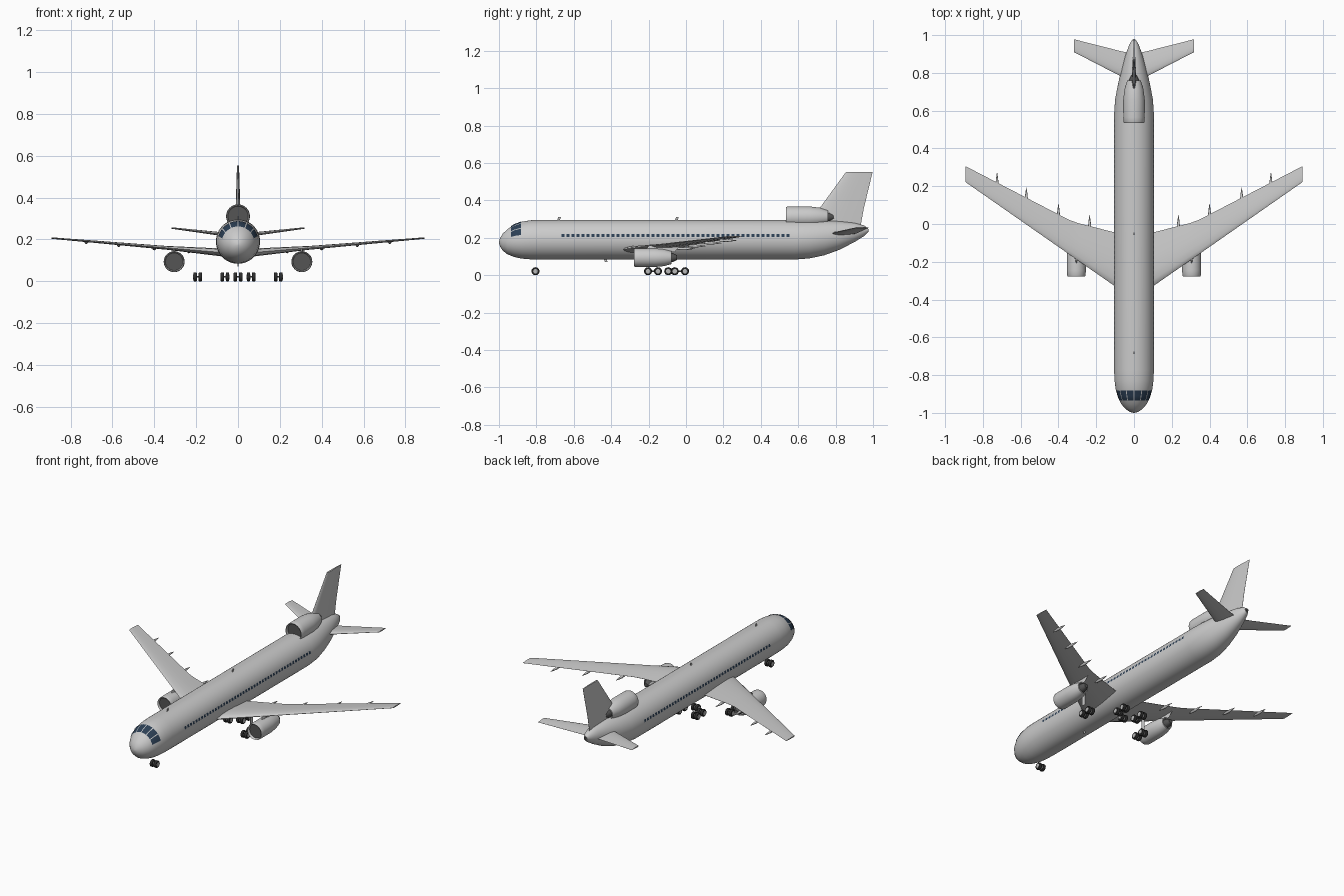
import bpy, bmesh, math
from math import sin, cos, pi, radians
from mathutils import Vector

if "Cube" in bpy.data.objects:
    bpy.data.objects.remove(bpy.data.objects["Cube"])


def material(name, rgb):
    m = bpy.data.materials.new(name)
    m.use_nodes = True
    m.diffuse_color = (*rgb, 1)
    m.node_tree.nodes["Principled BSDF"].inputs["Base Color"].default_value = (*rgb, 1)
    return m


GREY = material("light grey paint", (0.6, 0.6, 0.6))
GLASS = material("navy glass", (0.025, 0.05, 0.09))
RUBBER = material("black rubber", (0.025, 0.025, 0.025))
DARK = material("dark metal", (0.09, 0.09, 0.09))
HUB = material("hub metal", (0.5, 0.5, 0.5))


def finish(name, bm, mat, smooth=True):
    bmesh.ops.remove_doubles(bm, verts=bm.verts, dist=1e-5)
    bmesh.ops.recalc_face_normals(bm, faces=bm.faces)
    me = bpy.data.meshes.new(name)
    bm.to_mesh(me)
    bm.free()
    ob = bpy.data.objects.new(name, me)
    bpy.context.collection.objects.link(ob)
    me.materials.append(mat)
    if smooth:
        bpy.ops.object.select_all(action="DESELECT")
        ob.select_set(True)
        bpy.context.view_layer.objects.active = ob
        bpy.ops.object.shade_smooth_by_angle(angle=radians(40))
    return ob


def loft(name, rings, mat, cap=True, closed=False):
    """Skin a list of equal-length point loops."""
    bm = bmesh.new()
    loops = [[bm.verts.new(p) for p in r] for r in rings]
    pairs = list(zip(loops, loops[1:]))
    if closed:
        pairs.append((loops[-1], loops[0]))
    for a, b in pairs:
        for i in range(len(a)):
            j = (i + 1) % len(a)
            bm.faces.new((a[i], a[j], b[j], b[i]))
    if cap and not closed:
        bm.faces.new(loops[0])
        bm.faces.new(loops[-1])
    return finish(name, bm, mat)


def lathe(name, centre, profile, mat, axis="y", closed=False, n=32):
    """Turn (distance, radius) pairs about an axis through centre."""
    def point(d, r, a):
        v = (r * cos(a), d, r * sin(a)) if axis == "y" else (d, r * cos(a), r * sin(a))
        return Vector(centre) + Vector(v)
    rings = [[point(d, r, 2 * pi * i / n) for i in range(n)] for d, r in profile]
    return loft(name, rings, mat, closed=closed)


def box(name, lo, hi, mat):
    rings = [[(lo[0], lo[1], z), (hi[0], lo[1], z), (hi[0], hi[1], z), (lo[0], hi[1], z)]
             for z in (lo[2], hi[2])]
    return loft(name, rings, mat)


# Fuselage: stations of y, bottom z, top z, half width
BODY = [(-1, .174, .178, .002), (-.995, .155, .198, .021), (-.98, .132, .222, .044),
        (-.955, .112, .246, .066), (-.92, .098, .271, .084), (-.88, .089, .286, .096),
        (-.83, .085, .294, .103), (-.77, .084, .296, .1055), (.58, .084, .296, .1055),
        (.66, .09, .296, .1), (.74, .107, .294, .085), (.82, .136, .289, .066),
        (.9, .177, .28, .043), (.95, .208, .267, .025), (.972, .228, .252, .011)]


def skin(y, a, off=0.0):
    """Point on the fuselage at station y and angle a, pushed out by off."""
    for s, t in zip(BODY, BODY[1:]):
        if s[0] <= y <= t[0]:
            f = (y - s[0]) / (t[0] - s[0])
            lo, hi, w = (s[k] + f * (t[k] - s[k]) for k in (1, 2, 3))
            return ((w + off) * cos(a), y, (lo + hi) / 2 + ((hi - lo) / 2 + off) * sin(a))


loft("fuselage", [[skin(s[0], 2 * pi * i / 48) for i in range(48)] for s in BODY], GREY)
lathe("tail_cone_outlet", (0, .965, .24), [(0, .01), (.012, .008)], DARK, n=16)


def panes(name, patches, rows, cols):
    """Thin glass plates following the fuselage skin."""
    bm = bmesh.new()
    for y0, y1, a0, a1 in patches:
        grid = [[bm.verts.new(skin(y0 + (y1 - y0) * i / rows, a0 + (a1 - a0) * j / cols, .002))
                 for j in range(cols + 1)] for i in range(rows + 1)]
        for i in range(rows):
            for j in range(cols):
                bm.faces.new((grid[i][j], grid[i][j + 1], grid[i + 1][j + 1], grid[i + 1][j]))
    return finish(name, bm, GLASS)


# Cockpit and cabin windows
panes("cockpit_windows", [(-.935, -.881, radians(16.5 + 25 * k), radians(38.5 + 25 * k))
                          for k in range(6)], 6, 4)
cabin = []
for k in range(46):
    y = -.665 + k * .0267
    for a0, a1 in ((.14, .29), (pi - .29, pi - .14)):
        cabin.append((y, y + .016, a0, a1))
panes("cabin_windows", cabin, 1, 1)

# Airfoil outline: chord fraction and half-thickness fraction
FOIL = [(0, 0), (.03, .4), (.12, .8), (.3, 1), (.55, .8), (.8, .4), (1, .04)]
OUTLINE = FOIL + [(c, -t) for c, t in reversed(FOIL[1:])]


def wing(name, stations, side):
    """Stations: x, leading y, trailing y, z, thickness."""
    loft(name, [[(side * x, le + (te - le) * c, z + t * th / 2) for c, t in OUTLINE]
                for x, le, te, z, th in stations], GREY)


def engine(name, x, y, z, r, length, rear):
    """Hollow cowling with fan, spinner and exhaust cone."""
    c = (x, y, z)
    lathe(name + "_cowling", c,
          [(.04, r * .8), (.012, r * .84), (.002, r * .88), (0, r * .93), (.006, r * .98),
           (.03, r), (length * .55, r), (length * .8, (r + rear) / 2 + r * .06),
           (length, rear), (length, rear * .85), (length * .6, r * .75)], GREY, closed=True)
    lathe(name + "_intake", c, [(.014, r * .835), (.045, r * .79)], DARK, closed=False).data.flip_normals()
    lathe(name + "_fan", c, [(.038, r * .83), (.05, r * .83)], DARK)
    lathe(name + "_spinner", c, [(.018, r * .03), (.024, r * .16), (.04, r * .3)], HUB, n=20)
    lathe(name + "_exhaust", c, [(length * .7, rear * .8), (length + .006, rear * .7),
                                 (length + .03, rear * .35)], DARK, n=24)


def wheel(name, x, y):
    lathe(name + "_tyre", (x, y, .0215),
          [(-.008, .013), (-.008, .019), (-.005, .0215), (.005, .0215), (.008, .019), (.008, .013)],
          RUBBER, axis="x", n=20)
    lathe(name + "_hub", (x, y, .0215), [(-.009, .012), (.009, .012)], HUB, axis="x", n=16)


for side, word in ((1, "left"), (-1, "right")):
    wing(word + "_wing", [(0, -.40, -.06, .13, .04), (.1, -.33, -.045, .14, .036),
                          (.29, -.198, .003, .156, .022), (.34, -.163, .02, .16, .018),
                          (.892, .222, .306, .207, .007)], side)
    wing(word + "_tailplane", [(0, .745, .9, .22, .022), (.07, .782, .915, .225, .018),
                               (.318, .91, .978, .255, .007)], side)
    # Flap track fairings
    for k, (x, y, z) in enumerate(((.235, -.06, .142), (.4, 0, .156),
                                   (.57, .085, .172), (.725, .165, .186))):
        lathe(f"{word}_flap_fairing_{k + 1}", (side * x, y, z),
              [(0, .0005), (.02, .006), (.05, .008), (.08, .005), (.108, .0005)], GREY, n=12)
    # Wing engine and pylon
    engine(word + "_engine", side * .305, -.277, .094, .05, .2, .034)
    loft(word + "_pylon", [[(side * .305 + t * .007, y0 + (y1 - y0) * c, z) for c, t in OUTLINE]
                           for y0, y1, z in ((-.22, -.06, .125), (-.2, -.03, .158))], GREY)
    # Wing and body bogies
    for part, inner, outer, ys in (("wing", .18, .205, (-.203, -.15)),
                                   ("body", .05, .075, (-.06, -.005))):
        mid = side * (inner + outer) / 2
        for k, y in enumerate(ys):
            wheel(f"{word}_{part}_wheel_{k}_inner", side * inner, y)
            wheel(f"{word}_{part}_wheel_{k}_outer", side * outer, y)
            lathe(f"{word}_{part}_axle_{k}", (mid, y, .0215), [(-.012, .004), (.012, .004)],
                  DARK, axis="x", n=10)
        box(f"{word}_{part}_bogie_beam", (mid - .003, ys[0], .018), (mid + .003, ys[1], .025), DARK)
    box(word + "_gear_door", (side * .215 - .001, -.19, .06), (side * .215 + .001, -.165, .145), GREY)
    # Nose and centre wheel pairs
    wheel(word + "_nose_wheel", side * .013, -.805)
    wheel(word + "_centre_wheel", side * .013, -.095)

for label, y in (("nose", -.805), ("centre", -.095)):
    lathe(label + "_axle", (0, y, .0215), [(-.012, .004), (.012, .004)], DARK, axis="x", n=10)

# Tail engine and fin
engine("tail_engine", 0, .535, .311, .057, .225, .036)
loft("fin", [[(t * th / 2, y0 + (y1 - y0) * c, z) for c, t in OUTLINE]
             for y0, y1, z, th in ((.64, .932, .255, .026), (.712, .95, .355, .022),
                                   (.856, .998, .553, .01))], GREY)

# Blade antennas
for name, y, z0, z1 in (("front_antenna", -.69, .29, .312), ("middle_antenna", -.06, .29, .312),
                        ("belly_antenna", -.44, .09, .07)):
    loft(name, [[(t * .002, y + s + .014 * c, z) for c, t in OUTLINE]
                for z, s in ((z0, 0), (z1, .007))], GREY)
